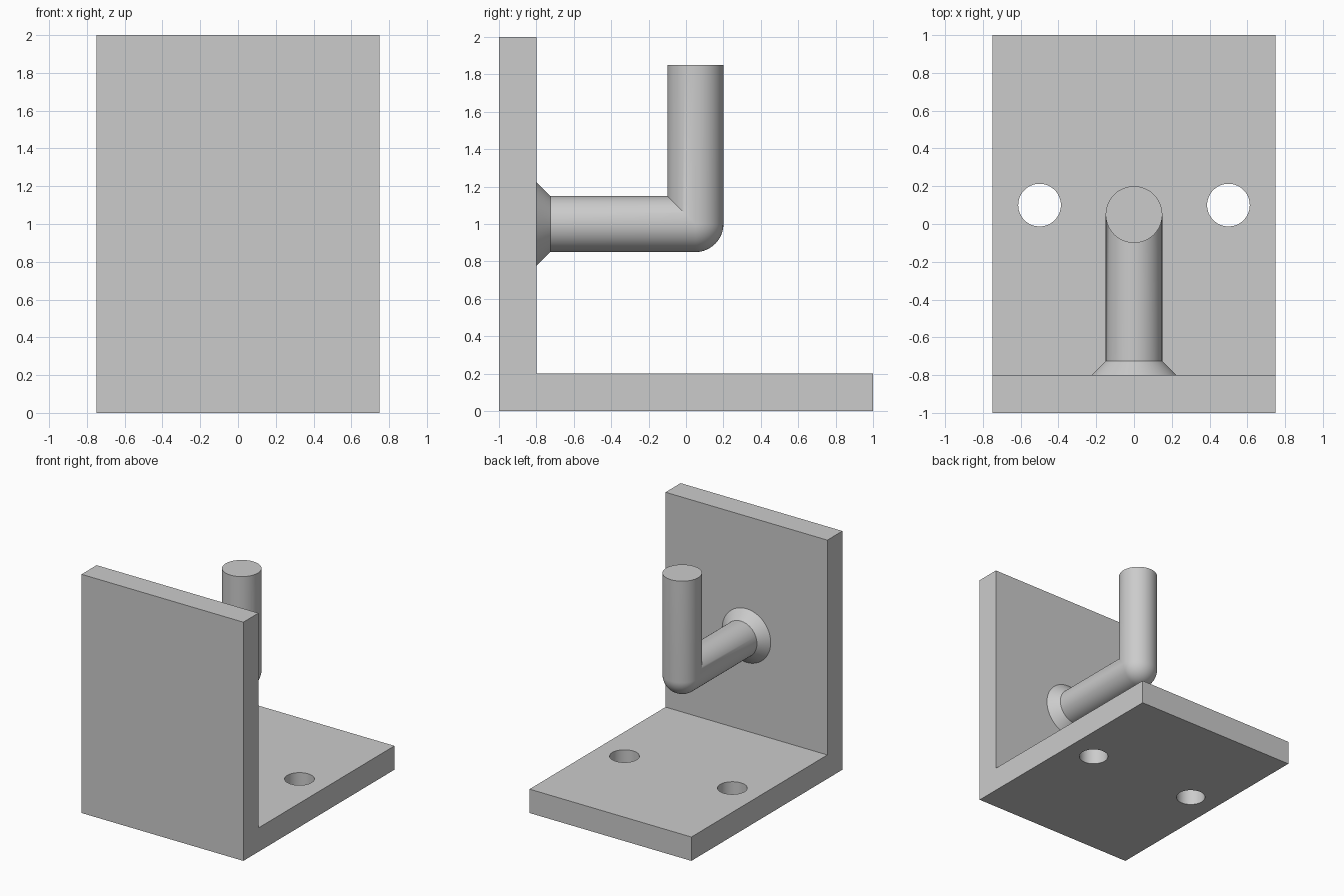
import bpy, bmesh
from math import sin, cos, pi, radians
from mathutils import Matrix

default = bpy.data.objects.get("Cube")
if default:
    bpy.data.objects.remove(default, do_unlink=True)

grey = bpy.data.materials.new("plain grey")
grey.use_nodes = True
colour = (0.6, 0.6, 0.6, 1)
grey.diffuse_color = colour
grey.node_tree.nodes["Principled BSDF"].inputs["Base Color"].default_value = colour


def add_object(name, bm):
    bmesh.ops.recalc_face_normals(bm, faces=bm.faces)
    mesh = bpy.data.meshes.new(name)
    bm.to_mesh(mesh)
    bm.free()
    mesh.materials.append(grey)
    obj = bpy.data.objects.new(name, mesh)
    bpy.context.collection.objects.link(obj)
    return obj


def shade(obj, angle=30):
    bpy.ops.object.select_all(action="DESELECT")
    obj.select_set(True)
    bpy.context.view_layer.objects.active = obj
    bpy.ops.object.shade_smooth_by_angle(angle=radians(angle))


# L-shaped bracket: side profile extruded across the width
bm = bmesh.new()
profile = [(-1, 0), (1, 0), (1, 0.2), (-0.8, 0.2), (-0.8, 2), (-1, 2)]
face = bm.faces.new([bm.verts.new((-0.75, y, z)) for y, z in profile])
side = bmesh.ops.extrude_face_region(bm, geom=[face])
bmesh.ops.translate(bm, vec=(1.5, 0, 0),
                    verts=[v for v in side["geom"] if isinstance(v, bmesh.types.BMVert)])
bracket = add_object("bracket", bm)

# Two screw holes through the base plate
bm = bmesh.new()
for x in (-0.5, 0.5):
    bmesh.ops.create_cone(bm, cap_ends=True, segments=64, radius1=0.113, radius2=0.113,
                          depth=0.6, matrix=Matrix.Translation((x, 0.1, 0.1)))
cutter = add_object("hole_cutter", bm)
cut = bracket.modifiers.new("screw holes", "BOOLEAN")
cut.operation = "DIFFERENCE"
cut.solver = "EXACT"
cut.object = cutter
bpy.context.view_layer.objects.active = bracket
bpy.ops.object.modifier_apply(modifier=cut.name)
bpy.data.objects.remove(cutter, do_unlink=True)
shade(bracket)

# Bent hook: flared collar, arm, elbow (round outside, mitred inside), upright
SEGMENTS, R = 64, 0.15
ELBOW_Y, ELBOW_Z = 0.05, 1.0
circle = [(cos(2 * pi * i / SEGMENTS), sin(2 * pi * i / SEGMENTS)) for i in range(SEGMENTS)]


def elbow_point(x, n, angle):
    if n < 0:
        return (x, ELBOW_Y + n, ELBOW_Z - n)
    return (x, ELBOW_Y + n * sin(angle), ELBOW_Z - n * cos(angle))


rings = [[(r * c, y, ELBOW_Z - r * s) for c, s in circle]
         for y, r in ((-0.8, 0.225), (-0.725, R))]
STEPS = 16
for k in range(STEPS + 1):
    rings.append([elbow_point(R * c, R * s, pi / 2 * k / STEPS) for c, s in circle])
rings.append([(R * c, ELBOW_Y + R * s, 1.85) for c, s in circle])

bm = bmesh.new()
loops = [[bm.verts.new(p) for p in ring] for ring in rings]
for a, b in zip(loops, loops[1:]):
    for i in range(SEGMENTS):
        j = (i + 1) % SEGMENTS
        bm.faces.new((a[i], a[j], b[j], b[i]))
bm.faces.new(loops[0])
bm.faces.new(loops[-1])
bmesh.ops.remove_doubles(bm, verts=bm.verts, dist=0.0001)
hook = add_object("hook", bm)
shade(hook)
